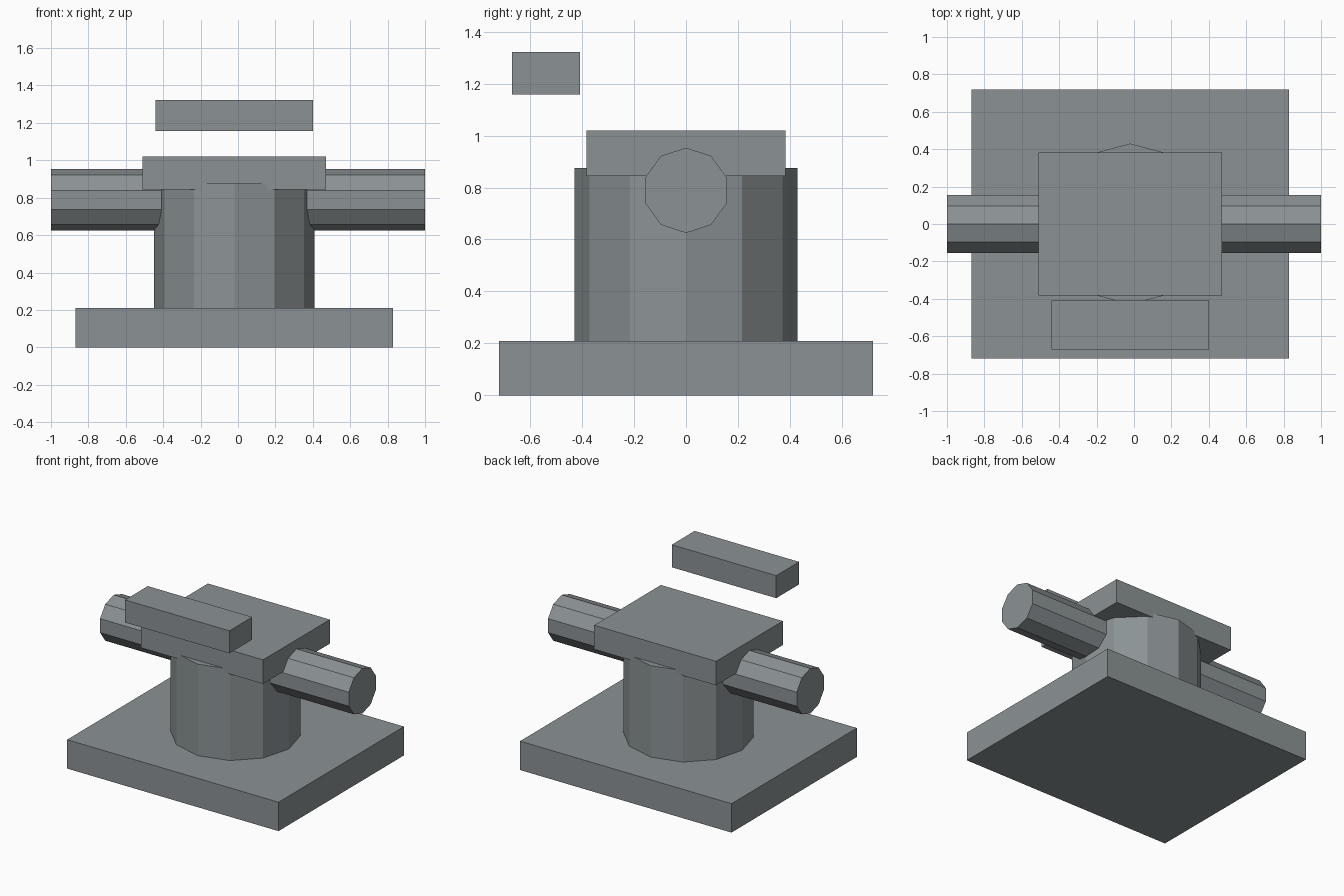
import bpy, math
from mathutils import Matrix

if "Cube" in bpy.data.objects:
    bpy.data.objects.remove(bpy.data.objects["Cube"])

steel = bpy.data.materials.new("grey metal")
steel.diffuse_color = (0.26, 0.29, 0.30, 1)
steel.use_nodes = True
steel.node_tree.nodes["Principled BSDF"].inputs["Base Color"].default_value = steel.diffuse_color


def finish(name):
    ob = bpy.context.object
    ob.name = ob.data.name = name
    ob.data.materials.append(steel)
    return ob


def box(name, x, y, z):
    # box from (min, max) ranges
    bpy.ops.mesh.primitive_cube_add(size=1)
    ob = finish(name)
    size = [r[1] - r[0] for r in (x, y, z)]
    mid = [(r[1] + r[0]) / 2 for r in (x, y, z)]
    ob.data.transform(Matrix.Translation(mid) @ Matrix.Diagonal((*size, 1)))


def prism(name, sides, radius, length, centre, turn=Matrix()):
    bpy.ops.mesh.primitive_cylinder_add(vertices=sides, radius=radius, depth=length)
    ob = finish(name)
    ob.data.transform(Matrix.Translation(centre) @ turn)


# Base plate
box("base_plate", (-0.87, 0.83), (-0.72, 0.72), (0, 0.21))

# Twelve-sided column, sunk slightly into the base
prism("column", 12, 0.43, 0.695, (-0.02, 0, 0.5275))

# Ten-sided cross pipe with a corner at the top
to_x = Matrix.Rotation(math.pi / 2, 4, 'Z') @ Matrix.Rotation(math.pi / 2, 4, 'X')
prism("cross_pipe", 10, 0.164, 2.0, (0, 0, 0.789), to_x)

# Cap on the column
box("cap", (-0.51, 0.47), (-0.383, 0.383), (0.845, 1.02))

# Floating bar above the front edge
box("upper_bar", (-0.44, 0.40), (-0.67, -0.408), (1.158, 1.322))
